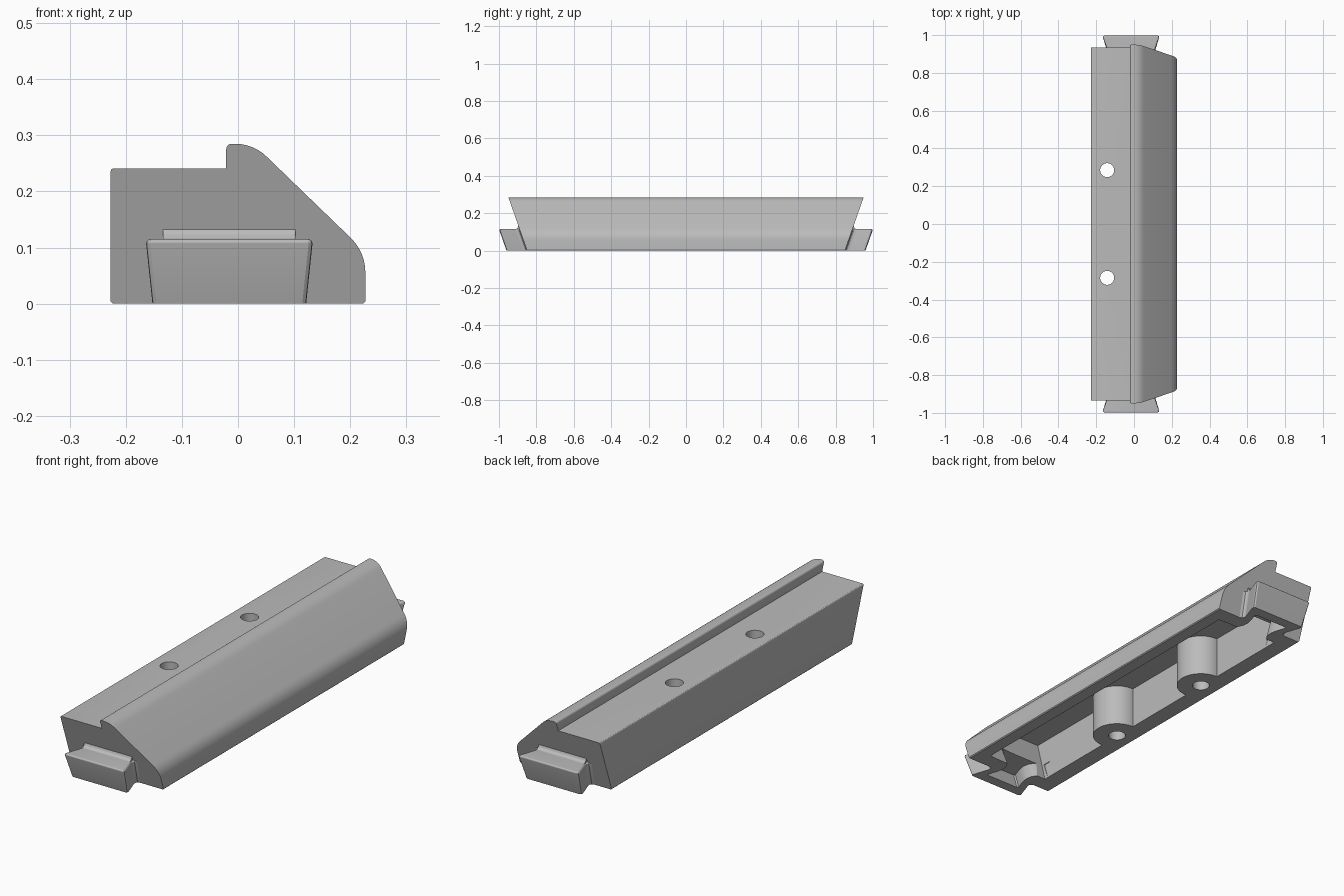
import bpy, bmesh, math

old = bpy.data.objects.get("Cube")
if old:
    bpy.data.objects.remove(old)

SHEAR = 0.35      # outward lean of both ends per unit height
FLARE = 0.105     # widening of the end tabs per unit height
TAB_X = -0.0155   # centre line of the tabs
HOLE_X, HOLE_Y = -0.142, 0.285

grey = bpy.data.materials.new("plain_grey")
grey.use_nodes = True
colour = (0.5, 0.5, 0.5, 1)
grey.diffuse_color = colour
grey.node_tree.nodes["Principled BSDF"].inputs["Base Color"].default_value = colour


def make(name, bm):
    bmesh.ops.recalc_face_normals(bm, faces=bm.faces)
    mesh = bpy.data.meshes.new(name)
    bm.to_mesh(mesh)
    bm.free()
    mesh.materials.append(grey)
    obj = bpy.data.objects.new(name, mesh)
    bpy.context.collection.objects.link(obj)
    return obj


def prism(loop, shift, bevel_top=0):
    """Extrude a closed loop of 3D points along shift."""
    bm = bmesh.new()
    face = bm.faces.new([bm.verts.new(p) for p in loop])
    new = bmesh.ops.extrude_face_region(bm, geom=[face])["geom"]
    verts = [g for g in new if isinstance(g, bmesh.types.BMVert)]
    bmesh.ops.translate(bm, verts=verts, vec=shift)
    if bevel_top:
        cap = [g for g in new if isinstance(g, bmesh.types.BMFace)][0]
        bmesh.ops.bevel(bm, geom=list(cap.edges), offset=bevel_top, segments=4,
                        profile=0.5, affect='EDGES', clamp_overlap=True)
    return bm


def bar(name, profile, half):
    """Cross-section run along y with leaning ends."""
    bm = prism([(x, -half, z) for x, z in profile], (0, 2 * half, 0))
    for v in bm.verts:
        v.co.y += math.copysign(SHEAR * v.co.z, v.co.y)
    return make(name, bm)


def end_block(name, half_plan, bottom, top, side, bevel=0):
    """Symmetric plan shape raised in z, leaning and flaring with height."""
    loop = [(w, y, bottom) for w, y in half_plan]
    loop += [(-w, y, bottom) for w, y in reversed(half_plan)]
    bm = prism(loop, (0, 0, top - bottom), bevel)
    for v in bm.verts:
        v.co.x += TAB_X + math.copysign(FLARE * v.co.z, v.co.x)
        v.co.y = side * (v.co.y + SHEAR * v.co.z)
    return make(name, bm)


def cylinder(name, x, y, radius, bottom, top):
    bm = bmesh.new()
    bmesh.ops.create_cone(bm, cap_ends=True, segments=48, radius1=radius,
                          radius2=radius, depth=top - bottom)
    bmesh.ops.translate(bm, verts=bm.verts, vec=(x, y, (top + bottom) / 2))
    return make(name, bm)


def combine(target, tool, operation):
    tool.hide_render = True
    mod = target.modifiers.new("combine", 'BOOLEAN')
    mod.operation, mod.object, mod.solver = operation, tool, 'EXACT'
    bpy.context.view_layer.objects.active = target
    bpy.ops.object.modifier_apply(modifier=mod.name)
    bpy.data.objects.remove(tool)


def arc(cx, cz, r, start, end, steps=6):
    angles = [math.radians(start + (end - start) * i / steps) for i in range(steps + 1)]
    return [(cx + r * math.cos(a), cz + r * math.sin(a)) for a in angles]


# Outer body: flat ledge, raised lip, rounded slope
outline = [(-0.223, 0), (-0.227, 0.004)] + arc(-0.222, 0.236, 0.005, 180, 90, 3)
outline += [(-0.021, 0.241)] + arc(-0.011, 0.275, 0.01, 180, 90)
outline += arc(-0.005, 0.205, 0.08, 90, 45) + arc(0.142, 0.056, 0.085, 45, 0)
outline += [(0.227, 0.004), (0.223, 0)]
body = bar("rail_body", outline, 0.85)

# Dovetail tabs with a rounded root, and the fillet above each
tab_plan = [(0.127, 0.80), (0.127, 0.85), (0.116, 0.854), (0.111, 0.862), (0.111, 0.872),
            (0.134, 0.940), (0.137, 0.949), (0.136, 0.956), (0.130, 0.96)]
for side in (-1, 1):
    combine(body, end_block("end_tab", tab_plan, 0, 0.115, side, 0.009), 'UNION')
    curve = [(0.92, 0.112), (0.908, 0.116), (0.900, 0.123), (0.896, 0.133)]
    section = [(0.86, 0.10), (0.915, 0.10)] + curve + [(0.86, 0.133)]
    fillet = make("tab_fillet", prism([(TAB_X - 0.118, side * y, z) for y, z in section],
                                      (0.236, 0, 0)))
    combine(body, fillet, 'UNION')

# Hollow underside, leaving two thick screw bosses against the wall
hollow = [(-0.145, -0.03), (-0.145, 0.19), (0.055, 0.19), (0.155, 0.09),
          (0.167, 0.06), (0.167, -0.03)]
cavity = bar("hollow_cutter", hollow, 0.76)
for y in (-HOLE_Y, HOLE_Y):
    combine(cavity, cylinder("screw_boss", HOLE_X, y, 0.105, -0.1, 0.25), 'DIFFERENCE')
combine(body, cavity, 'DIFFERENCE')

# Rounded necks running from the hollow into each tab
neck_plan = [(0.125, 0.72), (0.125, 0.758), (0.1, 0.765), (0.08, 0.778), (0.067, 0.797),
             (0.062, 0.82), (0.062, 0.84), (0.068, 0.865), (0.082, 0.905), (0.078, 0.912)]
for side in (-1, 1):
    combine(body, end_block("neck_cutter", neck_plan, -0.03, 0.075, side), 'DIFFERENCE')

# Screw holes right through
for y in (-HOLE_Y, HOLE_Y):
    combine(body, cylinder("hole_cutter", HOLE_X, y, 0.037, -0.1, 0.4), 'DIFFERENCE')

bpy.ops.object.select_all(action='DESELECT')
body.select_set(True)
bpy.context.view_layer.objects.active = body
bpy.ops.object.shade_smooth_by_angle(angle=math.radians(16))
